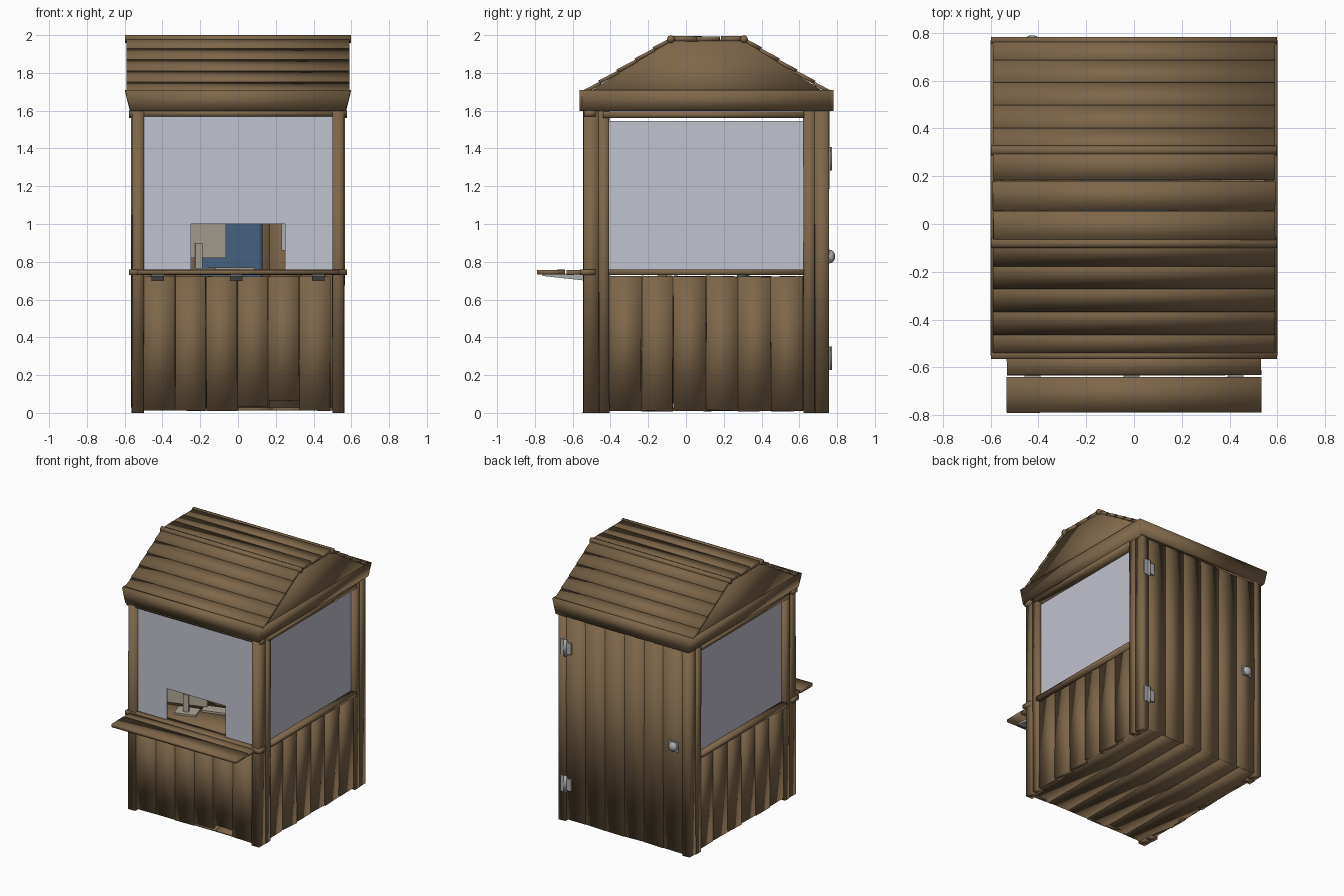
import bpy, bmesh, math, random
from mathutils import Vector, Matrix

if "Cube" in bpy.data.objects:
    bpy.data.objects.remove(bpy.data.objects["Cube"])
random.seed(4)


def mat(name, c):
    m = bpy.data.materials.new(name)
    m.diffuse_color = (*c, 1)
    m.use_nodes = True
    m.node_tree.nodes["Principled BSDF"].inputs["Base Color"].default_value = m.diffuse_color
    return m


WOOD = mat("brown wood", (0.21, 0.135, 0.068))
GLASS = mat("pale window", (0.53, 0.54, 0.62))
METAL = mat("grey metal", (0.42, 0.42, 0.42))
BLUE = mat("blue fabric", (0.06, 0.12, 0.21))
BEIGE = mat("beige plastic", (0.42, 0.38, 0.31))
DARK = mat("dark screen", (0.05, 0.055, 0.06))


def finish(name, bm, m, smooth):
    bmesh.ops.recalc_face_normals(bm, faces=bm.faces)
    for f in bm.faces:
        f.smooth = smooth
    me = bpy.data.meshes.new(name)
    bm.to_mesh(me)
    bm.free()
    me.materials.append(m)
    o = bpy.data.objects.new(name, me)
    bpy.context.collection.objects.link(o)
    return o


def box(name, x, y, z, m=WOOD, jit=0.0, smooth=None, rot=0):
    """Box from ranges; jit gives hand-cut corners, rot turns it about its own z."""
    bm = bmesh.new()
    bmesh.ops.create_cube(bm, size=1)
    c = Vector((sum(x) / 2, sum(y) / 2, sum(z) / 2))
    s = Vector((x[1] - x[0], y[1] - y[0], z[1] - z[0]))
    r = Matrix.Rotation(rot, 3, 'Z')
    for v in bm.verts:
        v.co = c + r @ (v.co * s) + Vector([random.uniform(-jit, jit) for _ in range(3)])
    return finish(name, bm, m, (m is WOOD) if smooth is None else smooth)


def prism(name, pts, lo, hi, axis='X', m=WOOD, smooth=True):
    """Extrude a yz profile along x, or an xz profile along y."""
    bm = bmesh.new()
    put = (lambda a, b, t: (t, a, b)) if axis == 'X' else (lambda a, b, t: (a, t, b))
    A = [bm.verts.new(put(a, b, lo)) for a, b in pts]
    B = [bm.verts.new(put(a, b, hi)) for a, b in pts]
    bm.faces.new(A)
    bm.faces.new(B[::-1])
    for i in range(len(pts)):
        j = (i + 1) % len(pts)
        bm.faces.new((A[i], B[i], B[j], A[j]))
    return finish(name, bm, m, smooth)


def cyl(name, c, r, h, axis, m, n=12):
    bm = bmesh.new()
    bmesh.ops.create_cone(bm, cap_ends=True, segments=n, radius1=r, radius2=r, depth=h)
    rot = {'X': Matrix.Rotation(math.pi / 2, 4, 'Y'), 'Y': Matrix.Rotation(math.pi / 2, 4, 'X'),
           'Z': Matrix.Identity(4)}[axis]
    bm.transform(Matrix.Translation(c) @ rot)
    return finish(name, bm, m, True)


def both(a, b, s):
    return tuple(sorted((a * s, b * s)))


# floor
for i in range(6):
    x0 = -0.54 + i * 0.18
    box(f"floor_plank_{i}", (x0, x0 + 0.18), (-0.525, 0.74), (0.012, 0.028))

# corner posts, rails, side walls and side windows
for s, side in ((-1, "left"), (1, "right")):
    box(f"{side}_front_post", both(0.50, 0.56, s), (-0.545, -0.462), (0, 1.61), jit=0.002)
    box(f"{side}_front_side_post", both(0.505, 0.565, s), (-0.462, -0.408), (0, 1.61), jit=0.002)
    box(f"{side}_rear_side_post", both(0.505, 0.565, s), (0.622, 0.682), (0, 1.61), jit=0.002)
    box(f"{side}_rear_post", both(0.50, 0.56, s), (0.682, 0.757), (0, 1.61), jit=0.002)
    box(f"{side}_sill_rail", both(0.495, 0.577, s), (-0.41, 0.625), (0.73, 0.76))
    box(f"{side}_top_rail", both(0.495, 0.577, s), (-0.44, 0.625), (1.562, 1.595))
    box(f"{side}_window", both(0.525, 0.533, s), (-0.41, 0.625), (0.755, 1.545), GLASS)
    for i in range(6):
        y0 = -0.41 + i * 0.172
        box(f"{side}_wall_plank_{i}", both(0.515, 0.55, s), (y0 + 0.002, y0 + 0.17),
            (0.012, 0.722), jit=0.005)

# front wall
for i in range(6):
    x0 = -0.50 + i * 0.165
    box(f"front_plank_{i}", (x0 + 0.001, x0 + 0.164), (-0.53, -0.495),
        ((0.012, 0.012, 0.012, 0.035, 0.065, 0.012)[i], 0.722), jit=0.003)
box("front_sill_rail", (-0.577, 0.577), (-0.56, -0.48), (0.73, 0.76))
box("front_top_rail", (-0.577, 0.577), (-0.54, -0.48), (1.57, 1.60))

# front window with service opening, one cut outline
prism("front_window", [(-0.5, 0.755), (-0.25, 0.755), (-0.25, 1.0), (0.25, 1.0), (0.25, 0.755),
                       (0.5, 0.755), (0.5, 1.575), (-0.5, 1.575)], -0.512, -0.504, 'Y', GLASS, False)

# counter shelf with metal brackets
box("counter_outer_plank", (-0.532, 0.532), (-0.788, -0.640), (0.732, 0.757), jit=0.002)
box("counter_inner_plank", (-0.532, 0.532), (-0.632, -0.535), (0.732, 0.757), jit=0.002)
for i, x in enumerate((-0.425, -0.01, 0.425)):
    prism(f"counter_bracket_{i}", [(-0.53, 0.70), (-0.76, 0.725), (-0.76, 0.733), (-0.53, 0.733)],
          x - 0.033, x + 0.033, 'X', METAL, False)

# back door
for i in range(6):
    x0 = -0.50 + i * 0.1667
    box(f"door_plank_{i}", (x0 + 0.001, x0 + 0.166), (0.722, 0.752),
        (0.015, 1.59), jit=0.003)
for n, z in (("lower", 0.29), ("upper", 1.345)):
    box(f"{n}_hinge_post_leaf", (0.50, 0.54), (0.745, 0.764), (z - 0.062, z + 0.062), METAL)
    box(f"{n}_hinge_door_leaf", (0.45, 0.50), (0.745, 0.764), (z - 0.045, z + 0.045), METAL)
    cyl(f"{n}_hinge_barrel", (0.50, 0.762, z), 0.012, 0.125, 'Z', METAL)
box("knob_plate", (-0.465, -0.385), (0.745, 0.763), (0.79, 0.865), METAL)
bm = bmesh.new()
bmesh.ops.create_uvsphere(bm, u_segments=14, v_segments=8, radius=0.035)
bm.transform(Matrix.Translation((-0.425, 0.765, 0.828)) @ Matrix.Diagonal((1, 0.7, 1, 1)))
finish("door_knob", bm, METAL, True)

# fascia boards round the eaves; side boards lean out
for n, y0, y1 in (("front", -0.565, -0.535), ("back", 0.752, 0.782)):
    prism(f"{n}_fascia", [(-0.57, 1.597), (0.57, 1.597), (0.598, 1.71), (-0.598, 1.71)], y0, y1, 'Y')
for s, side in ((-1, "left"), (1, "right")):
    prism(f"{side}_fascia", [(s * 0.545, 1.597), (s * 0.572, 1.597), (s * 0.600, 1.71), (s * 0.570, 1.71)],
          -0.55, 0.77, 'Y')
    # gable panel
    prism(f"{side}_gable", [(-0.54, 1.68), (-0.085, 1.975), (0.307, 1.975), (0.76, 1.68)],
          *both(0.555, 0.585, s))

# sloped roof boards, lapped
for n, a, b in (("front", Vector((-0.555, 1.69)), Vector((-0.075, 1.985))),
                ("back", Vector((0.775, 1.69)), Vector((0.302, 1.985)))):
    d = (b - a).normalized()
    up = Vector((-d.y, d.x))
    if up.y < 0:
        up = -up
    for i in range(5):
        p, q = a.lerp(b, i / 5), a.lerp(b, (i + 1) / 5)
        pts = [p + up * -0.010, p + up * 0.011, q + d * 0.004 + up * 0.003, q + d * 0.004 - up * 0.014]
        prism(f"{n}_roof_board_{i}", pts, -0.59, 0.59)

# flat roof top and ridge poles
for i, (y0, y1) in enumerate(((-0.075, 0.055), (0.056, 0.178), (0.184, 0.305))):
    box(f"top_roof_board_{i}", (-0.59, 0.59), (y0, y1), (1.968, 1.993), jit=0.002)
for n, y in (("front", -0.08), ("back", 0.307)):
    cyl(f"{n}_ridge_pole", (0, y, 1.979), 0.021, 1.198, 'X', WOOD, 8)

# inside desk with monitor, keyboard and phone
box("desk_top", (-0.51, 0.51), (-0.50, -0.10), (0.73, 0.755))
for s, side in ((-1, "left"), (1, "right")):
    box(f"{side}_desk_leg", both(0.46, 0.51, s), (-0.15, -0.10), (0.028, 0.73))
box("monitor_case", (-0.36, -0.06), (-0.335, -0.305), (0.82, 1.03), BEIGE, rot=0.3)
box("monitor_screen", (-0.34, -0.08), (-0.306, -0.298), (0.84, 1.01), DARK, rot=0.3)
box("monitor_neck", (-0.23, -0.19), (-0.345, -0.32), (0.765, 0.9), BEIGE, rot=0.3)
box("monitor_foot", (-0.29, -0.13), (-0.38, -0.26), (0.755, 0.768), BEIGE, rot=0.3)
box("keyboard", (-0.15, 0.08), (-0.23, -0.14), (0.755, 0.77), BEIGE, rot=0.3)
box("wall_phone", (0.23, 0.29), (0.68, 0.722), (0.86, 1.02), METAL)

# chair
o = box("chair_back", (-0.2, 0.13), (0.27, 0.32), (0.62, 1.08), BLUE)
p = box("chair_seat", (-0.22, 0.15), (-0.04, 0.32), (0.44, 0.50), BLUE)
for c in (o, p):
    b = c.modifiers.new("soft", 'BEVEL')
    b.width, b.segments = 0.02, 3
box("chair_back_support", (-0.06, -0.01), (0.32, 0.335), (0.42, 0.75), DARK)
cyl("chair_column", (-0.035, 0.14, 0.25), 0.025, 0.38, 'Z', DARK)
for i in range(2):
    box(f"chair_foot_{i}", (-0.225, 0.155), (0.12, 0.16), (0.03, 0.065), DARK, rot=math.pi / 4 + i * math.pi / 2)
